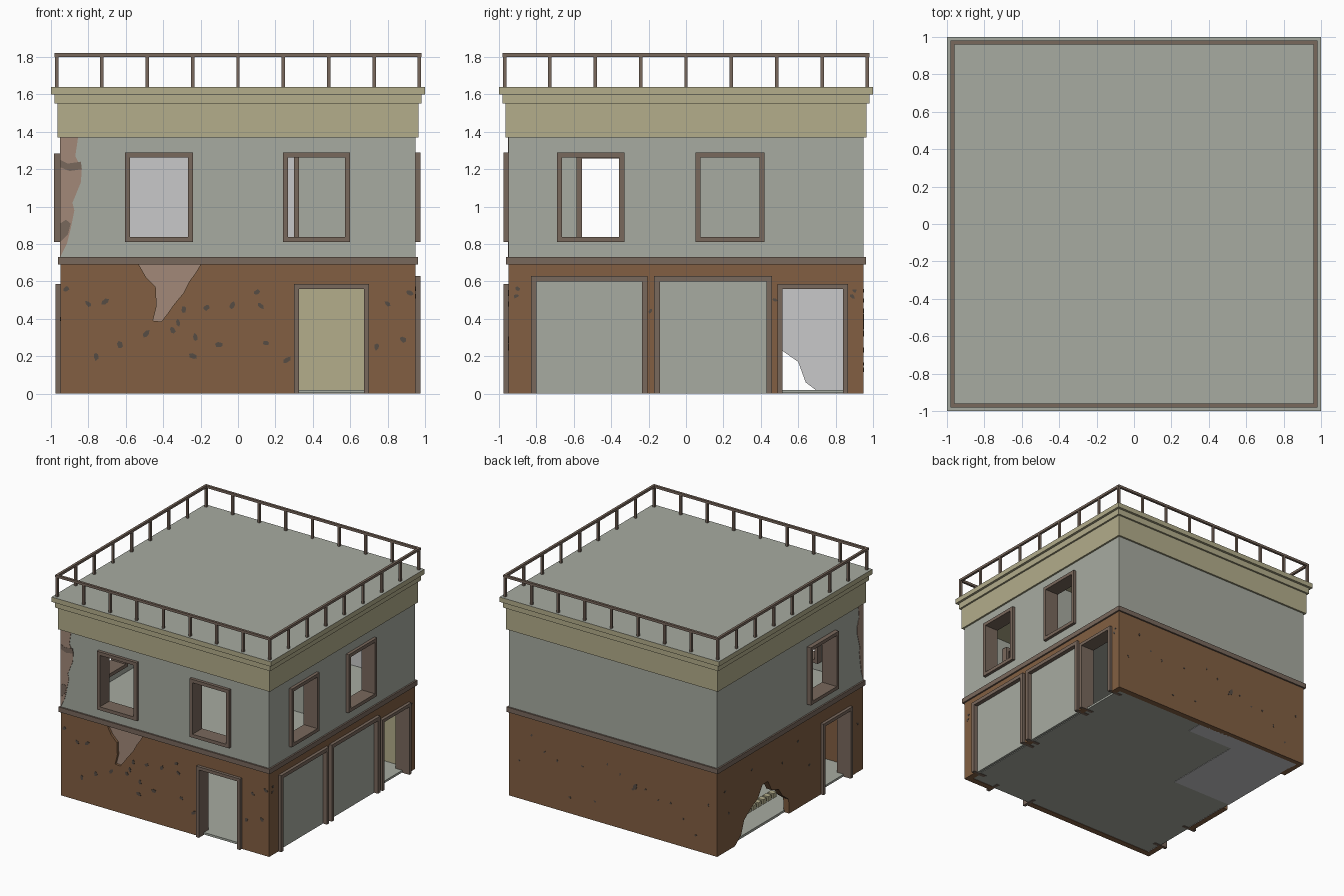
import bpy, bmesh, math, random
from mathutils import Vector

if "Cube" in bpy.data.objects:
    bpy.data.objects.remove(bpy.data.objects["Cube"])
random.seed(4)

def mat(name, r, g, b):
    m = bpy.data.materials.new(name)
    lin = lambda c: (c / 255 / 12.92) if c < 11 else ((c / 255 + .055) / 1.055) ** 2.4
    m.diffuse_color = (lin(r), lin(g), lin(b), 1)
    m.use_nodes = True
    m.node_tree.nodes["Principled BSDF"].inputs["Base Color"].default_value = m.diffuse_color
    return m

BRICK = mat("brown brick", 130, 95, 66)
PLASTER = mat("grey green plaster", 167, 171, 161)
BEIGE = mat("beige stone", 179, 173, 139)
WOOD = mat("dark wood", 121, 104, 92)
LIGHT = mat("light grey", 201, 201, 202)
PINK = mat("bare render", 162, 137, 121)
CHIP = mat("dark chip", 86, 76, 68)

# side coordinates: u along the wall, z up, d outward from the centre
SIDES = {"front": lambda u, z, d: (u, -d, z), "back": lambda u, z, d: (u, d, z),
         "right": lambda u, z, d: (d, u, z), "left": lambda u, z, d: (-d, u, z)}

def prism(bm, side, pts, d0, d1):
    f = SIDES[side]
    a = [bm.verts.new(f(u, z, d0)) for u, z in pts]
    b = [bm.verts.new(f(u, z, d1)) for u, z in pts]
    bm.faces.new(a)
    bm.faces.new(b[::-1])
    n = len(pts)
    for i in range(n):
        bm.faces.new((a[i], b[i], b[(i + 1) % n], a[(i + 1) % n]))

def slab(bm, side, u0, u1, z0, z1, d0, d1):
    prism(bm, side, [(u0, z0), (u1, z0), (u1, z1), (u0, z1)], d0, d1)

def block(bm, x0, x1, y0, y1, z0, z1):
    slab(bm, "back", x0, x1, z0, z1, y0, y1)

def finish(name, bm, *mats):
    bmesh.ops.recalc_face_normals(bm, faces=bm.faces[:])
    me = bpy.data.meshes.new(name)
    bm.to_mesh(me)
    bm.free()
    for m in mats:
        me.materials.append(m)
    ob = bpy.data.objects.new(name, me)
    bpy.context.collection.objects.link(ob)
    return ob

def square(name, h, z0, z1, m):
    bm = bmesh.new()
    block(bm, -h, h, -h, h, z0, z1)
    return finish(name, bm, m)

def cut(ob, cutters):
    for c in cutters:
        c.hide_render = True
        md = ob.modifiers.new("cut", "BOOLEAN")
        md.operation, md.solver, md.object = "DIFFERENCE", "EXACT", c
    dg = bpy.context.evaluated_depsgraph_get()
    me = bpy.data.meshes.new_from_object(ob.evaluated_get(dg))
    ob.modifiers.clear()
    ob.data = me
    for c in cutters:
        bpy.data.objects.remove(c)

# openings: side, u0, u1, z0, z1, frame front
WINDOWS = [("front", -.605, -.24, .81, 1.29, .975), ("front", .24, .6, .81, 1.29, .975),
           ("right", -.69, -.33, .81, 1.29, .975), ("right", .05, .42, .81, 1.29, .975),
           ("left", -.585, -.22, .81, 1.285, .985)]
DOORS = [("front", .3, .7, 0, .585, .975), ("left", -.78, -.4, 0, .585, .975),
         ("right", .49, .865, 0, .585, .975)]
GARAGES = [("right", -.83, -.205, 0, .63, .975), ("right", -.17, .46, 0, .63, .975)]

def opening_cutter(items, t=.015):
    bm = bmesh.new()
    for s, u0, u1, z0, z1, d in items:
        slab(bm, s, u0 + t, u1 - t, z0 + t if z0 else -.1, z1 - t, .8, 1.05)
    return finish("opening_cutter", bm)

def shape_cutter(side, pts, d0):
    bm = bmesh.new()
    prism(bm, side, pts, d0, 1.05)
    return finish("shape_cutter", bm)

# lower wall with broken hole and peeled pocket
hole = [(.72, -.1), (.72, 0), (.64, .06), (.60, .17), (.50, .24), (.42, .28), (.36, .37), (.29, .37),
        (.24, .28), (.15, .25), (.10, .18), (.02, .12), (.01, -.1)]
peel = [(-.53, .69), (-.49, .62), (-.44, .57), (-.435, .47), (-.455, .39), (-.41, .385), (-.375, .43),
        (-.34, .48), (-.29, .54), (-.26, .6), (-.23, .64), (-.2, .69)]
low = square("lower_wall", .95, 0, .69, BRICK)
cut(low, [square("room_cutter", .90, -.2, .9, None), opening_cutter(DOORS + GARAGES),
          shape_cutter("left", hole, .8), shape_cutter("front", peel, .93)])
low.data.materials.clear()
for m in (BRICK, BEIGE, LIGHT, PINK):
    low.data.materials.append(m)
for p in low.data.polygons:
    c, n = p.center, p.normal
    p.material_index = 0
    if n.y < -.9 and c.y > .89:
        p.material_index = 1
    elif n.x > .9 and c.x < -.89:
        p.material_index = 2
    elif n.y < -.9 and abs(c.y + .93) < .005:
        p.material_index = 3

# upper wall
up = square("upper_wall", .95, .73, 1.37, PLASTER)
cut(up, [square("room_cutter", .90, .5, 1.6, None), opening_cutter(WINDOWS)])
up.data.materials.clear()
for m in (PLASTER, LIGHT):
    up.data.materials.append(m)
for p in up.data.polygons:
    p.material_index = int(p.normal.y < -.9 and p.center.y > .89)

# frames around every opening
def frames(name, items, t):
    bm = bmesh.new()
    for s, u0, u1, z0, z1, d in items:
        slab(bm, s, u0, u0 + t, z0, z1, .85, d)
        slab(bm, s, u1 - t, u1, z0, z1, .85, d)
        slab(bm, s, u0 + t, u1 - t, z1 - t, z1, .85, d)
        if z0:
            slab(bm, s, u0 + t, u1 - t, z0, z0 + t, .85, d)
    finish(name, bm, WOOD)
frames("window_frames", WINDOWS, .028)
frames("door_frames", DOORS, .026)
frames("garage_frames", GARAGES, .03)

# garage shutters
bm = bmesh.new()
for s, u0, u1, z0, z1, d in GARAGES:
    slab(bm, s, u0 + .025, u1 - .025, 0, z1 - .025, .92, .94)
finish("garage_shutters", bm, PLASTER)

# floors and interior partition
bm = bmesh.new()
block(bm, -.91, .91, -.91, .91, .003, .02)
finish("ground_floor", bm, PLASTER)
bm = bmesh.new()
block(bm, -.35, .08, .77, .91, 0, .004)
block(bm, -.91, -.35, .08, .91, 0, .004)
finish("floor_patch", bm, LIGHT)
square("upper_floor", .91, .695, .725, PLASTER)
bm = bmesh.new()
block(bm, .325, .9, 0, .03, .725, 1.37)
finish("partition", bm, PLASTER)
bm = bmesh.new()
block(bm, .3, .325, -.01, .04, .725, 1.37)
finish("partition_post", bm, WOOD)

# band between the storeys
bm = bmesh.new()
for s in SIDES:
    e = .963 if s in ("front", "back") else .93
    slab(bm, s, -e, e, .69, .73, .93, .963)
finish("storey_band", bm, WOOD)

# stepped cornice and roof
square("cornice_lower", .965, 1.37, 1.55, BEIGE)
square("cornice_middle", .98, 1.55, 1.6, BEIGE)
top = square("cornice_top", 1, 1.6, 1.64, BEIGE)
top.data.materials.append(PLASTER)
for p in top.data.polygons:
    p.material_index = int(p.normal.z > .9)

# roof railing
bm = bmesh.new()
for s in SIDES:
    e = .98 if s in ("front", "back") else .96
    slab(bm, s, -e, e, 1.80, 1.82, .96, .98)
    for i in range(9 if e > .97 else 7):
        u = (i - 4) * .2425 if e > .97 else (i - 3) * .2425
        slab(bm, s, u - .009, u + .009, 1.64, 1.80, .961, .979)
finish("roof_railing", bm, WOOD)

# peeled plaster on the front left corner
edge = [(-.95, .73), (-.915, .8), (-.895, .88), (-.875, .98), (-.885, 1.02), (-.84, 1.13), (-.835, 1.2),
        (-.87, 1.27), (-.855, 1.37), (-.95, 1.37)]
bm = bmesh.new()
prism(bm, "front", edge, .945, .953)
prism(bm, "left", [(-.95 + (u + .95) * .7, z) for u, z in edge], .945, .953)
finish("peeled_corner", bm, PINK)
bm = bmesh.new()
prism(bm, "front", [(-.95, 1.25), (-.91, 1.23), (-.84, 1.24), (-.835, 1.2), (-.9, 1.19), (-.95, 1.21)], .95, .955)
prism(bm, "front", [(-.95, .81), (-.91, .85), (-.895, .91), (-.92, .93), (-.95, .91)], .95, .955)
finish("corner_stains", bm, WOOD)

# exposed bricks inside the broken hole
bm = bmesh.new()
for i in range(6):
    slab(bm, "left", .12 + i * .065, .165 + i * .065, .17, .21, .86, .91)
finish("loose_bricks", bm, BEIGE)

# chips in the brickwork
def chip(bm, side, u, z, r):
    tilt = random.uniform(0, 3)
    pts = []
    for k in range(6):
        a, q = k * math.pi / 3, r * random.uniform(.7, 1.2)
        x, y = q * math.cos(a), q * .65 * math.sin(a)
        pts.append((u + x * math.cos(tilt) - y * math.sin(tilt), z + x * math.sin(tilt) + y * math.cos(tilt)))
    prism(bm, side, pts, .945, .952)
bm = bmesh.new()
for u, z in [(-.92, .56), (-.8, .48), (-.71, .49), (-.63, .26), (-.76, .2), (-.49, .32), (-.32, .38),
             (-.35, .34), (-.29, .45), (-.23, .3), (-.17, .46), (-.1, .26), (-.03, .47), (.1, .54),
             (.12, .47), (.15, .27), (.26, .18), (.74, .25), (.8, .48), (.88, .29), (.92, .54), (-.24, .2)]:
    chip(bm, "front", u, z, .022)
for u, z in [(-.9, .56), (-.91, .52), (.475, .5), (.9, .55), (.89, .52), (-.19, .44)]:
    chip(bm, "right", u, z, .015)
for i in range(16):
    chip(bm, "back", -.87 + i * .115, random.uniform(.12, .6), .012)
chip(bm, "back", -.2, .38, .03)
for u, z in [(.85, .5), (.8, .3), (.5, .55), (.1, .45), (-.1, .55), (-.25, .3), (-.88, .4)]:
    chip(bm, "left", u, z, .015)
finish("brick_chips", bm, CHIP)
